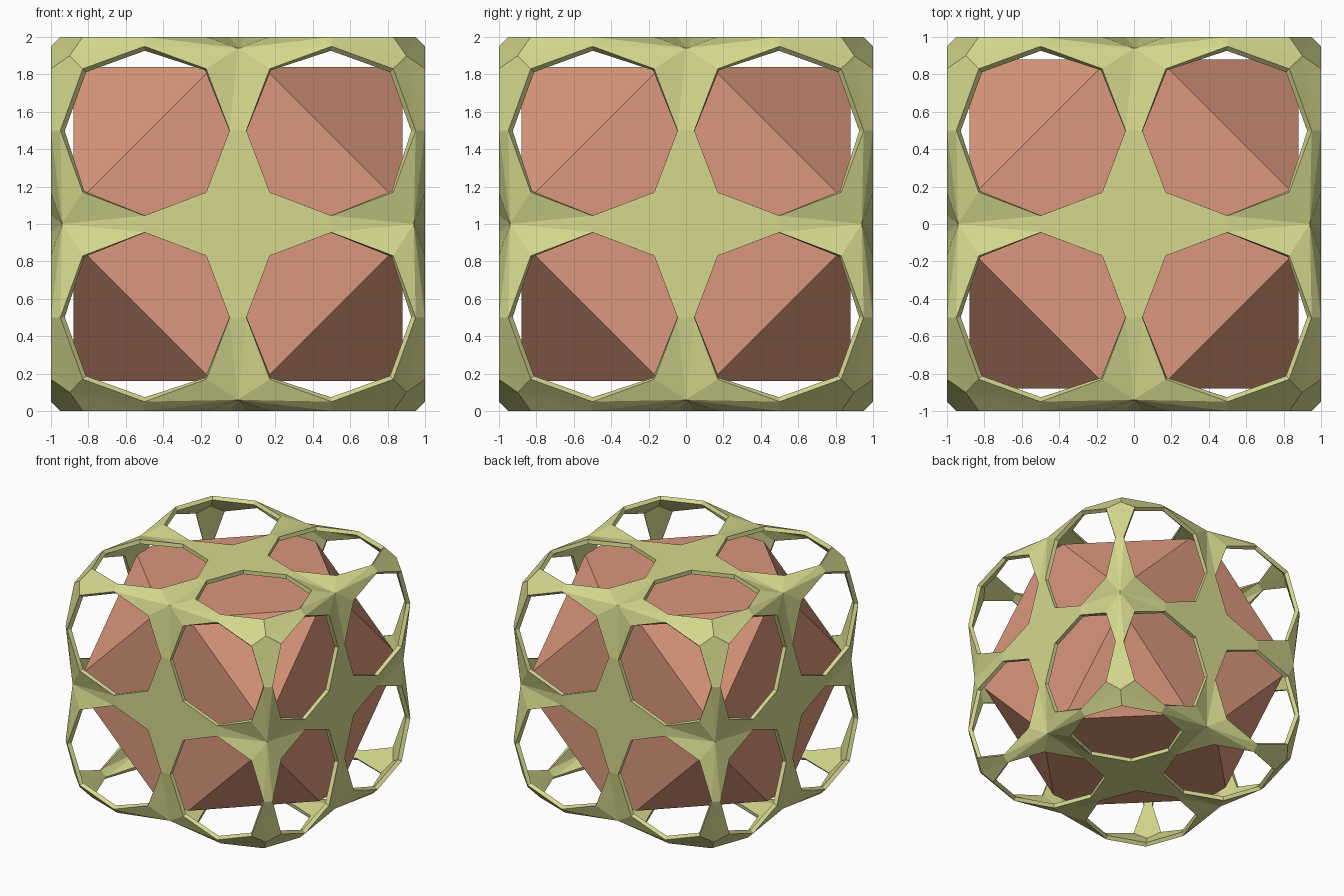
import bpy, bmesh, itertools
from mathutils import Vector

if "Cube" in bpy.data.objects:
    bpy.data.objects.remove(bpy.data.objects["Cube"])


def finish(bm, name, color):
    me = bpy.data.meshes.new(name)
    bm.to_mesh(me)
    bm.free()
    ob = bpy.data.objects.new(name, me)
    ob.location.z = 1.0
    bpy.context.collection.objects.link(ob)
    mat = bpy.data.materials.new(name + "_colour")
    mat.diffuse_color = (*color, 1)
    mat.use_nodes = True
    mat.node_tree.nodes["Principled BSDF"].inputs["Base Color"].default_value = mat.diffuse_color
    me.materials.append(mat)
    return ob


# inner core: cube with deeply cut corners
bm = bmesh.new()
bmesh.ops.create_cube(bm, size=2)
bmesh.ops.scale(bm, vec=(0.88, 0.88, 0.84), verts=bm.verts)
for s in itertools.product((1, -1), repeat=3):
    n = Vector(s)
    cut = bmesh.ops.bisect_plane(bm, geom=bm.verts[:] + bm.edges[:] + bm.faces[:],
                                 plane_co=n * (1.855 / 3), plane_no=n, clear_outer=True)
    edges = [e for e in cut["geom_cut"] if isinstance(e, bmesh.types.BMEdge)]
    bmesh.ops.contextual_create(bm, geom=edges)
bmesh.ops.recalc_face_normals(bm, faces=bm.faces)
finish(bm, "inner_core", (0.70, 0.31, 0.20))

# outer cage: one quarter of a cube side, with the octagonal opening's rim points
pts = {
    "F": (0, 0, 1), "P": (.5, 0, 1), "Q": (0, .5, 1),
    "A": (.5, .045, 1), "a": (.045, .5, 1), "B": (.17, .17, 1),
    "D": (.95, .5, 1), "d": (.5, .95, 1), "G": (1, .5, .95),
    "E": (.83, .17, 1), "e": (.17, .83, 1), "C": (.83, .83, 1),
    "M": (.94, 0, .94), "m": (0, .94, .94), "K": (.9, .9, .9),
}
faces = ["FPABaQ", "PMA", "AME", "Qam", "aem", "EMD", "emd",
         "KDC", "KCd", "MGD", "KGD"]

# repeat for the three axes and eight octants
bm = bmesh.new()
for signs in itertools.product((1, -1), repeat=3):
    for k in range(3):
        for f in faces:
            co = []
            for ch in f:
                p = pts[ch]
                co.append(Vector(signs[i] * p[(i + k) % 3] for i in range(3)))
            bm.faces.new([bm.verts.new(c) for c in co])
bmesh.ops.remove_doubles(bm, verts=bm.verts, dist=0.0005)
bm.normal_update()
for f in bm.faces:
    if f.normal.dot(f.calc_center_median()) < 0:
        f.normal_flip()
bmesh.ops.dissolve_limit(bm, angle_limit=0.002, verts=bm.verts, edges=bm.edges)
cage = finish(bm, "outer_cage", (0.67, 0.69, 0.27))
mod = cage.modifiers.new("thickness", "SOLIDIFY")
mod.thickness = 0.035
mod.offset = -1
